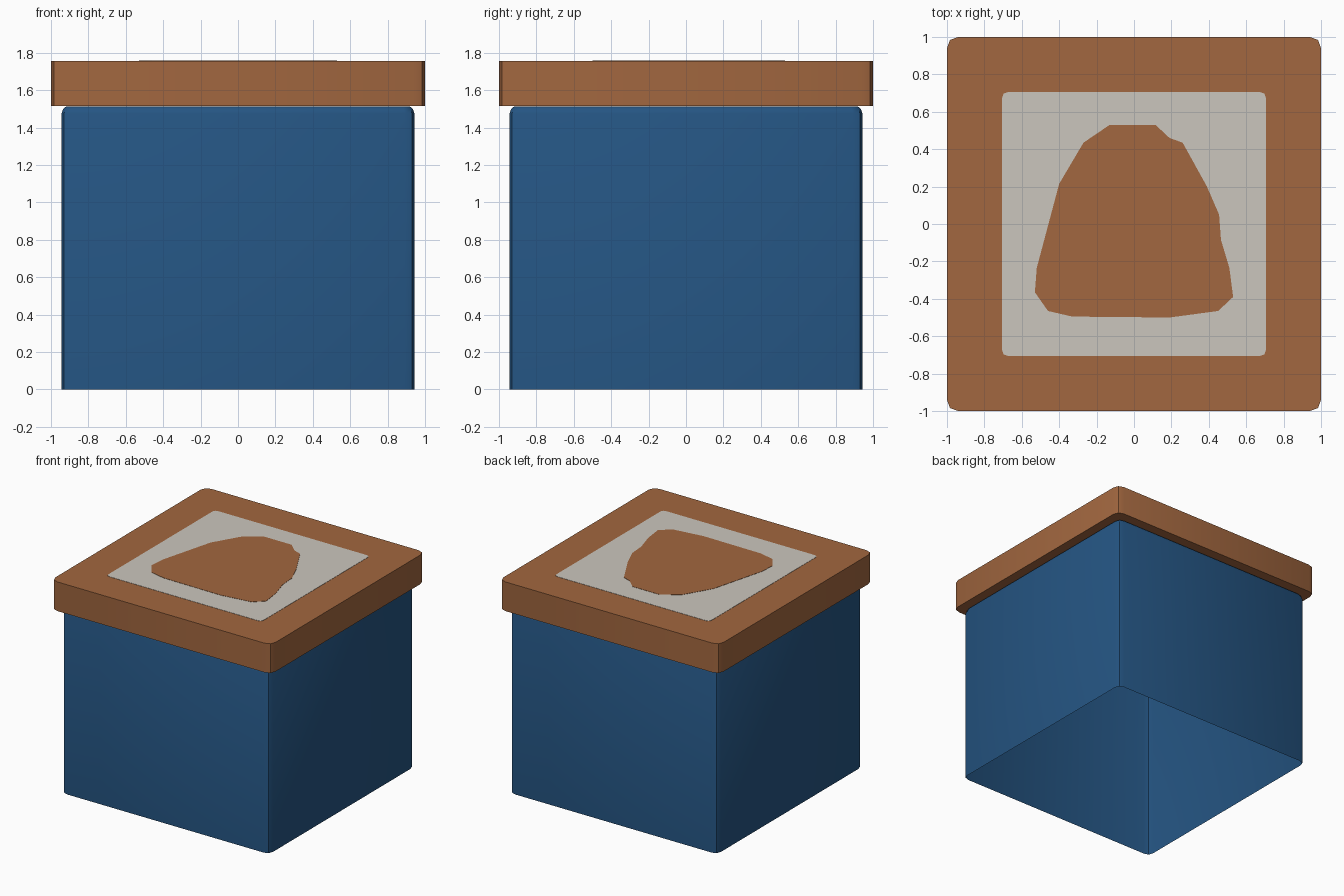
import bpy, bmesh, math

if "Cube" in bpy.data.objects:
    bpy.data.objects.remove(bpy.data.objects["Cube"])


def material(name, rgb):
    m = bpy.data.materials.new(name)
    m.diffuse_color = (*rgb, 1)
    m.use_nodes = True
    m.node_tree.nodes["Principled BSDF"].inputs["Base Color"].default_value = m.diffuse_color
    return m


BROWN = material("warm brown", (0.36, 0.135, 0.05))
BLUE = material("deep blue", (0.018, 0.09, 0.225))
GREY = material("pale grey", (0.60, 0.565, 0.51))


def rounded_square(half, soft, mid):
    """Square outline whose corners are cut in two facets, counter-clockwise."""
    corner = [(half, half - soft), (half - mid, half - mid), (half - soft, half)]
    pts = []
    for k in range(4):
        c, s = round(math.cos(k * math.pi / 2)), round(math.sin(k * math.pi / 2))
        pts += [(x * c - y * s, x * s + y * c) for x, y in corner]
    return pts


def stack(name, sections, mat, bottom=True):
    """Skin a stack of (outline, z) sections; the bottom can stay open."""
    bm = bmesh.new()
    rings = [[bm.verts.new((x, y, z)) for x, y in pts] for pts, z in sections]
    n = len(rings[0])
    for a, b in zip(rings, rings[1:]):
        for i in range(n):
            j = (i + 1) % n
            bm.faces.new((a[i], a[j], b[j], b[i]))
    bm.faces.new(rings[-1])
    if bottom:
        bm.faces.new(rings[0][::-1])
    me = bpy.data.meshes.new(name)
    bm.to_mesh(me)
    bm.free()
    me.materials.append(mat)
    ob = bpy.data.objects.new(name, me)
    bpy.context.collection.objects.link(ob)
    bpy.context.view_layer.objects.active = ob
    ob.select_set(True)
    bpy.ops.object.shade_smooth_by_angle(angle=math.radians(40))
    ob.select_set(False)
    return ob


# Thin-walled box, open underneath, with softened upper edge
stack("box_body", [(rounded_square(0.943, 0.05, 0.013), 0.0),
                   (rounded_square(0.943, 0.05, 0.013), 1.475),
                   (rounded_square(0.935, 0.05, 0.013), 1.500),
                   (rounded_square(0.920, 0.05, 0.013), 1.512)], BLUE, bottom=False)

# Overhanging lid
lid = rounded_square(1.0, 0.06, 0.016)
stack("lid", [(lid, 1.515), (lid, 1.755)], BROWN)

# Pale square panel on the lid
panel = rounded_square(0.705, 0.03, 0.008)
stack("lid_panel", [(panel, 1.753), (panel, 1.757)], GREY)

# Irregular brown patch in the middle of the panel
patch = [(-.13, .53), (-.27, .435), (-.40, .215), (-.52, -.235), (-.53, -.365),
         (-.46, -.465), (-.33, -.495), (.19, -.50), (.45, -.465), (.53, -.39),
         (.51, -.235), (.465, -.085), (.455, .05), (.39, .20), (.26, .435),
         (.19, .46), (.115, .53)]
stack("lid_patch", [(patch, 1.755), (patch, 1.759)], BROWN)
